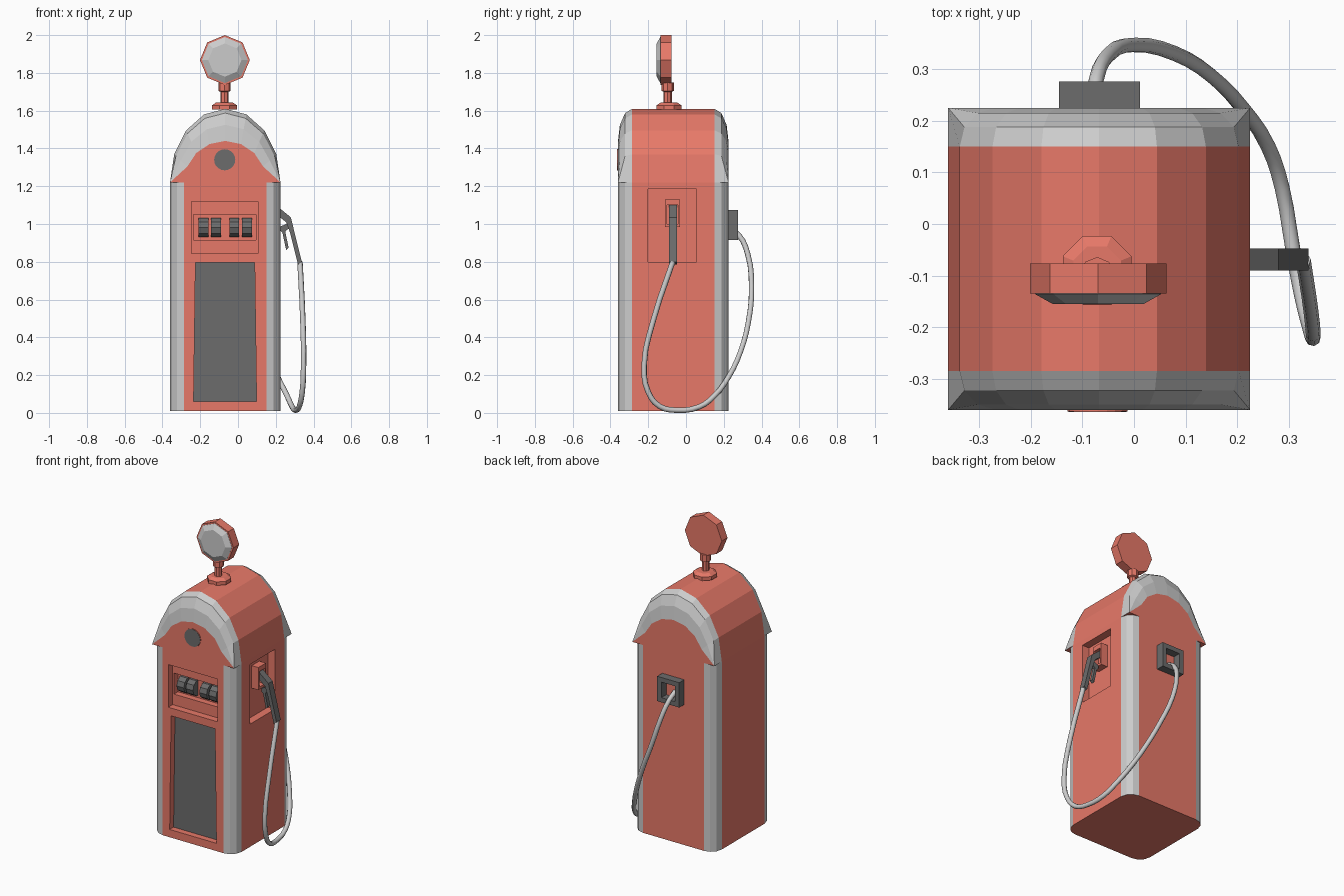
import bpy, bmesh, math
from mathutils import Matrix

if "Cube" in bpy.data.objects:
    bpy.data.objects.remove(bpy.data.objects["Cube"])

C = -0.0675      # body centre in x and y
H = 0.2925       # body half width
R = 0.075        # corner radius


def material(name, rgb):
    m = bpy.data.materials.new(name)
    m.diffuse_color = (*rgb, 1)
    m.use_nodes = True
    m.node_tree.nodes["Principled BSDF"].inputs["Base Color"].default_value = m.diffuse_color
    return m


RED = material("red_paint", (0.8, 0.19, 0.14))
GREY = material("grey_trim", (0.62, 0.62, 0.62))
DARK = material("dark_rubber", (0.15, 0.15, 0.15))


def finish(name, bm, *mats):
    bmesh.ops.remove_doubles(bm, verts=bm.verts, dist=1e-5)
    bmesh.ops.recalc_face_normals(bm, faces=bm.faces)
    me = bpy.data.meshes.new(name)
    bm.to_mesh(me)
    bm.free()
    for m in mats:
        me.materials.append(m)
    ob = bpy.data.objects.new(name, me)
    bpy.context.collection.objects.link(ob)
    return ob


def loft(name, rings, *mats, paint=None):
    """Skin closed rings of points and cap both ends."""
    bm = bmesh.new()
    vs = [[bm.verts.new(p) for p in r] for r in rings]
    n = len(rings[0])
    for i in range(len(vs) - 1):
        for j in range(n):
            k = (j + 1) % n
            f = bm.faces.new((vs[i][j], vs[i][k], vs[i + 1][k], vs[i + 1][j]))
            f.material_index = paint(i, j) if paint else 0
    bm.faces.new(vs[0])
    bm.faces.new(vs[-1])
    return finish(name, bm, *mats)


def box(name, x, y, z, mat, taper=0):
    def ring(h, t):
        return [(x[0] + t, y[0], h), (x[1] - t, y[0], h), (x[1] - t, y[1], h), (x[0] + t, y[1], h)]
    return loft(name, [ring(z[0], 0), ring(z[1], taper)], mat)


def lathe(name, profile, n, centre, mat, front=False, turn=0):
    """Stacked n-gons (radius, height) along z, or along y if front."""
    rings = []
    for r, h in profile:
        ring = []
        for i in range(n):
            a = turn + math.tau * i / n
            u, v = r * math.cos(a), r * math.sin(a)
            ring.append((centre[0] + u, h, centre[1] + v) if front else (centre[0] + u, centre[1] + v, h))
        rings.append(ring)
    return loft(name, rings, mat)


def slab(name, pts, y, mat):
    return loft(name, [[(px, yy, pz) for px, pz in pts] for yy in y], mat)


def cut(ob, *cutters):
    for c in cutters:
        c.hide_render = True
        mod = ob.modifiers.new("recess", 'BOOLEAN')
        mod.operation, mod.solver, mod.object = 'DIFFERENCE', 'EXACT', c
        bpy.context.view_layer.objects.active = ob
        bpy.ops.object.modifier_apply(modifier=mod.name)
        bpy.data.objects.remove(c)


# Cabinet: rounded square column with grey corners
foot = []
for q in range(4):
    sx, sy = [(1, 1), (-1, 1), (-1, -1), (1, -1)][q]
    for k in range(4):
        a = math.radians(90 * q + 30 * k)
        foot.append((C + sx * (H - R) + R * math.cos(a), C + sy * (H - R) + R * math.sin(a)))
cabinet = loft("cabinet", [[(x, y, z) for x, y in foot] for z in (0.01, 1.22)], RED, GREY,
               paint=lambda i, j: int(j % 4 != 3))
cut(cabinet,
    box("door_cutter", (-0.235, 0.098), (-0.45, -0.315), (0.06, 0.795), RED, 0.01),
    box("display_cutter", (-0.245, 0.105), (-0.45, -0.315), (0.845, 1.12), RED),
    box("counter_cutter", (-0.235, 0.095), (-0.40, -0.275), (0.915, 1.05), RED),
    box("nozzle_bay_cutter", (0.175, 0.30), (-0.2, 0.055), (0.80, 1.185), RED))

# Arched hood: half ellipses shrinking towards front and back, feet pulled to the corners
rings = []
for s in (-1, 1):
    for k in (range(3, -1, -1) if s < 0 else range(4)):
        t = math.radians(30 * k)
        a, b = H - R + R * math.cos(t), 0.22 + 0.17 * math.cos(t)
        y = s * (H - R + R * math.sin(t))
        ring = []
        for i in range(9):
            ang = math.pi * i / 8
            if i in (0, 8):
                ring.append((C + (H if i == 0 else -H), C + (y if k == 0 else s * H), 1.22))
            else:
                ring.append((C + a * math.cos(ang), C + y, 1.22 + b * math.sin(ang)))
        rings.append(ring)
loft("hood", rings, RED, GREY, paint=lambda i, j: int(i != 3 and j != 8))

# Door panel, porthole and counter wheels
box("door_panel", (-0.235, 0.098), (-0.32, -0.31), (0.06, 0.795), DARK, 0.01)
lathe("porthole_rim", [(0.058, -0.35), (0.058, -0.363)], 20, (C - 0.003, 1.34), RED, True)
lathe("porthole_glass", [(0.056, -0.355), (0.056, -0.3645)], 20, (C - 0.003, 1.34), DARK, True)
for i, x in enumerate((-0.182, -0.117, -0.02, 0.047)):
    wheel = [[(x + d, -0.277 + 0.052 * math.cos(math.tau * k / 10), 0.981 + 0.052 * math.sin(math.tau * k / 10))
              for k in range(10)] for d in (-0.026, 0.026)]
    loft(f"counter_wheel_{i + 1}", wheel, DARK)

# Round sign on its stem
lathe("sign_base", [(0.072, 1.605), (0.072, 1.628), (0.05, 1.642)], 8, (C - 0.004, -0.09), RED, turn=math.pi / 8)
lathe("sign_stem", [(0.022, 1.63), (0.022, 1.70), (0.033, 1.705), (0.033, 1.75)], 8, (C - 0.004, -0.097), RED)
lathe("sign_rim", [(0.132, -0.077), (0.132, -0.135)], 8, (C - 0.002, 1.868), RED, True)
lathe("sign_face", [(0.122, -0.13), (0.122, -0.136), (0.088, -0.155)], 8, (C - 0.002, 1.868), GREY, True)

# Hose socket frame on the back
socket = box("hose_socket", (-0.145, 0.012), (0.22, 0.276), (0.915, 1.075), DARK)
cut(socket, box("socket_cutter", (-0.115, -0.018), (0.20, 0.30), (0.945, 1.045), DARK))

# Nozzle holder, nozzle and trigger
holder = box("nozzle_holder", (0.17, 0.222), (-0.11, -0.033), (0.985, 1.13), RED)
cut(holder, box("holder_cutter", (0.185, 0.30), (-0.1, -0.043), (1.0, 1.10), RED))
slab("nozzle", [(0.19, 1.06), (0.2, 1.10), (0.225, 1.08), (0.28, 1.035), (0.298, 0.96), (0.338, 0.80),
                (0.318, 0.785), (0.275, 0.955), (0.255, 1.01)], (-0.09, -0.047), DARK)
slab("trigger", [(0.222, 0.965), (0.222, 0.985), (0.275, 1.01), (0.278, 0.985), (0.25, 0.96),
                 (0.268, 0.875), (0.255, 0.862), (0.235, 0.955)], (-0.08, -0.057), DARK)

# Hose hanging from the nozzle round to the back
path = [(0.328, -0.07, 0.80), (0.343, -0.17, 0.5), (0.347, -0.222, 0.25), (0.34, -0.2, 0.11),
        (0.325, -0.14, 0.035), (0.308, -0.05, 0.0145), (0.287, 0.07, 0.032), (0.26, 0.15, 0.09),
        (0.21, 0.225, 0.19), (0.15, 0.287, 0.32), (0.08, 0.33, 0.48), (0.0, 0.347, 0.67),
        (-0.05, 0.327, 0.84), (-0.073, 0.28, 0.94), (-0.078, 0.22, 0.98)]
cu = bpy.data.curves.new("hose", 'CURVE')
cu.dimensions = '3D'
cu.bevel_depth, cu.bevel_resolution, cu.resolution_u, cu.use_fill_caps = 0.0145, 2, 3, True
sp = cu.splines.new('BEZIER')
sp.bezier_points.add(len(path) - 1)
for p, co in zip(sp.bezier_points, path):
    p.co = co
    p.handle_left_type = p.handle_right_type = 'AUTO'
cu.materials.append(GREY)
bpy.context.collection.objects.link(bpy.data.objects.new("hose", cu))
